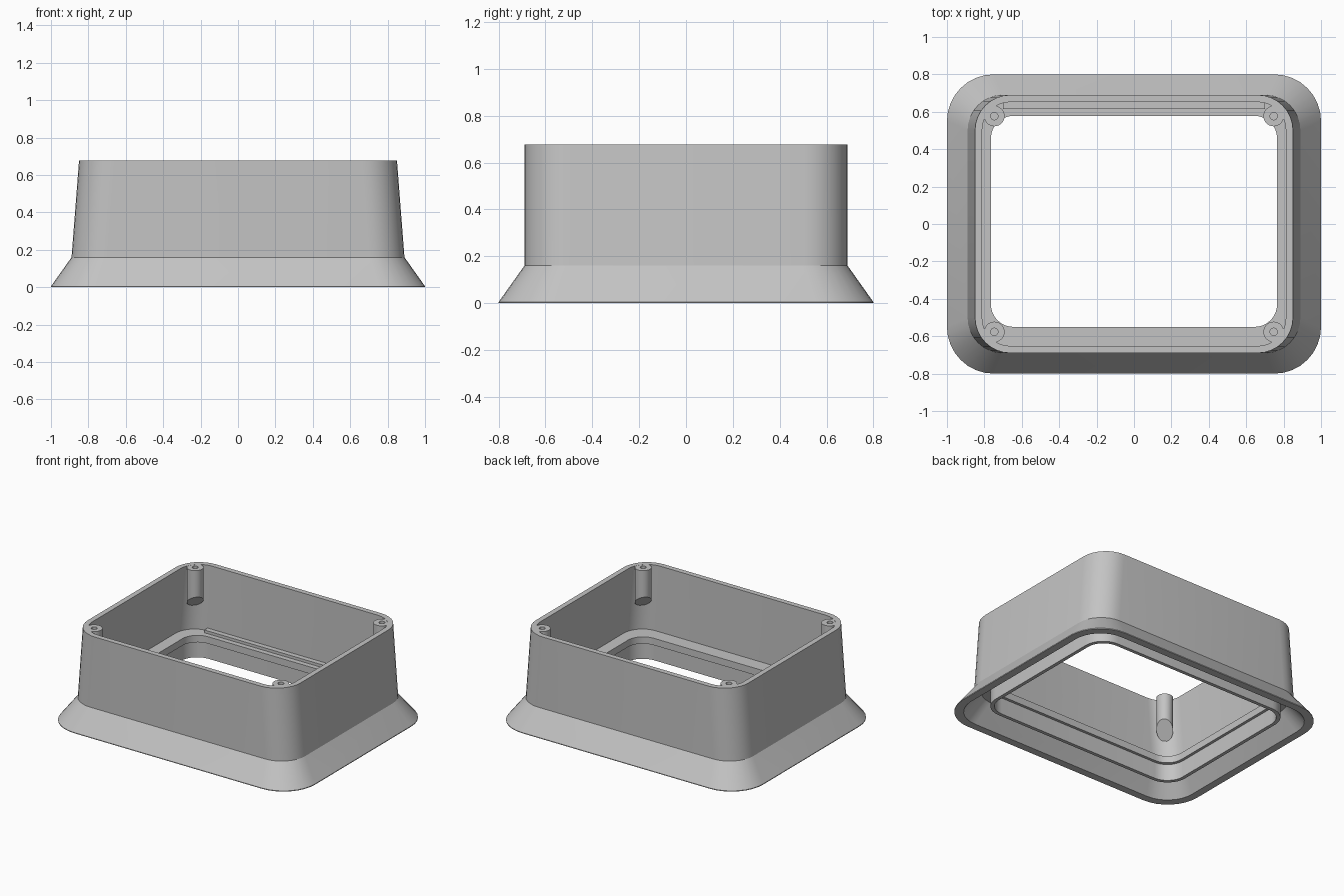
import bpy, bmesh, math

if "Cube" in bpy.data.objects:
    bpy.data.objects.remove(bpy.data.objects["Cube"])

SEG = 8          # facets per rounded corner
TOP = 0.677      # rim height

grey = bpy.data.materials.new("light grey plastic")
grey.diffuse_color = (0.55, 0.55, 0.55, 1)
grey.use_nodes = True
grey.node_tree.nodes["Principled BSDF"].inputs["Base Color"].default_value = grey.diffuse_color


def rounded_ring(hx, y0, y1, r, z):
    """Points of a rounded rectangle, counter-clockwise."""
    pts = []
    corners = [(hx - r, y1 - r), (-hx + r, y1 - r), (-hx + r, y0 + r), (hx - r, y0 + r)]
    for k, (cx, cy) in enumerate(corners):
        for i in range(SEG + 1):
            a = math.pi / 2 * (k + i / SEG)
            pts.append((cx + r * math.cos(a), cy + r * math.sin(a), z))
    return pts


def loft(name, rings, closed, angle=25):
    """Join matching rings with quads; closed joins the last ring to the first."""
    bm = bmesh.new()
    loops = [[bm.verts.new(p) for p in ring] for ring in rings]
    if closed:
        pairs = list(zip(loops, loops[1:] + loops[:1]))
    else:
        pairs = list(zip(loops, loops[1:]))
        bm.faces.new(loops[0])
        bm.faces.new(loops[-1])
    n = len(loops[0])
    for a, b in pairs:
        for i in range(n):
            j = (i + 1) % n
            bm.faces.new((a[i], a[j], b[j], b[i]))
    bmesh.ops.recalc_face_normals(bm, faces=bm.faces)
    mesh = bpy.data.meshes.new(name)
    bm.to_mesh(mesh)
    bm.free()
    mesh.materials.append(grey)
    ob = bpy.data.objects.new(name, mesh)
    bpy.context.collection.objects.link(ob)
    bpy.ops.object.select_all(action='DESELECT')
    ob.select_set(True)
    bpy.context.view_layer.objects.active = ob
    bpy.ops.object.shade_smooth_by_angle(angle=math.radians(angle))
    return ob


# Housing: flared skirt, tapered wall, inner ledge and hanging collar
section = [
    (1.00, -0.80, 0.80, 0.25, 0.00),    # skirt outer edge
    (1.00, -0.80, 0.80, 0.25, 0.005),
    (0.89, -0.69, 0.69, 0.19, 0.16),    # skirt meets wall
    (0.85, -0.69, 0.69, 0.19, TOP),     # rim outside
    (0.812, -0.652, 0.652, 0.15, TOP),  # rim inside
    (0.85, -0.652, 0.652, 0.15, 0.20),  # wall meets ledge
    (0.765, -0.55, 0.578, 0.12, 0.20),  # opening
    (0.765, -0.55, 0.578, 0.12, 0.15),  # underside of lip
    (0.785, -0.57, 0.598, 0.13, 0.15),  # collar inside
    (0.785, -0.57, 0.598, 0.13, 0.03),
    (0.81, -0.595, 0.623, 0.15, 0.03),  # collar outside
    (0.81, -0.595, 0.623, 0.15, 0.14),
    (0.85, -0.65, 0.65, 0.17, 0.14),    # skirt inside
    (0.945, -0.745, 0.745, 0.21, 0.00),
]
loft("housing", [rounded_ring(*s) for s in section], True)

# Screw posts: bored cylinders whose lower end slants into the corner
POST_R, BORE_R, N = 0.055, 0.02, 24
for sx in (-1, 1):
    for sy in (-1, 1):
        cx, cy = sx * 0.747, sy * 0.577

        def circle(r, height):
            pts = []
            for i in range(N):
                a = 2 * math.pi * i / N
                dx, dy = r * math.cos(a), r * math.sin(a)
                outward = (dx * sx + dy * sy) / math.sqrt(2)
                pts.append((cx + dx, cy + dy, height(outward)))
            return pts

        def flat(z):
            return lambda d: z

        loft("screw_post", [
            circle(POST_R, lambda d: 0.43 - d),
            circle(POST_R, flat(TOP - 0.001)),
            circle(BORE_R, flat(TOP - 0.001)),
            circle(BORE_R, flat(0.53)),
        ], False)

# Low step along the back of the ledge
step = [(-0.70, 0.615), (0.70, 0.615), (0.70, 0.66), (-0.70, 0.66)]
loft("ledge_step", [[(x, y, z) for x, y in step] for z in (0.19, 0.22)], False)
